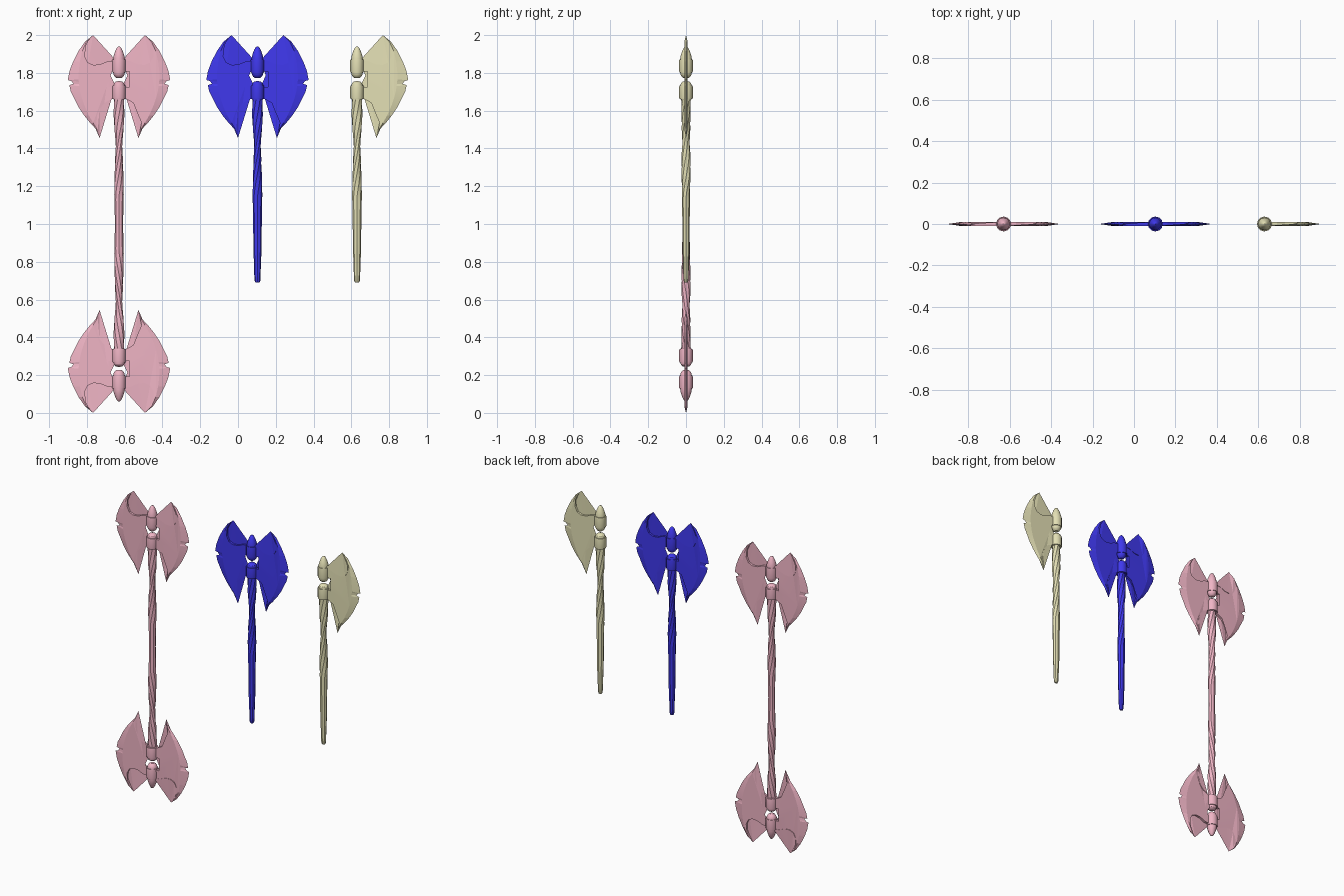
import bpy, bmesh, math

if "Cube" in bpy.data.objects:
    bpy.data.objects.remove(bpy.data.objects["Cube"])


def material(name, rgb):
    m = bpy.data.materials.new(name)
    m.diffuse_color = (*rgb, 1)
    m.use_nodes = True
    m.node_tree.nodes["Principled BSDF"].inputs["Base Color"].default_value = m.diffuse_color
    return m


def finish(bm, name, mat, x0, flip, angle=30):
    # place the part, optionally turned upside down about z = 1
    for v in bm.verts:
        v.co.x += x0
        if flip:
            v.co.z = 2 - v.co.z
    bmesh.ops.recalc_face_normals(bm, faces=bm.faces)
    me = bpy.data.meshes.new(name)
    bm.to_mesh(me)
    bm.free()
    ob = bpy.data.objects.new(name, me)
    bpy.context.collection.objects.link(ob)
    me.materials.append(mat)
    bpy.ops.object.select_all(action='DESELECT')
    ob.select_set(True)
    bpy.context.view_layer.objects.active = ob
    bpy.ops.object.shade_smooth_by_angle(angle=math.radians(angle))
    return ob


def loft(rows, name, mat, x0, flip=False, sides=12, squash=1.0, angle=30):
    # rows: (z, radius, twist in degrees)
    bm = bmesh.new()
    rings = []
    for z, r, tw in rows:
        t = math.radians(tw)
        ring = []
        for i in range(sides):
            a = 2 * math.pi * i / sides
            px, py = r * math.cos(a), r * squash * math.sin(a)
            ring.append(bm.verts.new((px * math.cos(t) - py * math.sin(t),
                                      px * math.sin(t) + py * math.cos(t), z)))
        rings.append(ring)
    for a, b in zip(rings, rings[1:]):
        for i in range(sides):
            j = (i + 1) % sides
            bm.faces.new((a[i], a[j], b[j], b[i]))
    bm.faces.new(rings[0])
    bm.faces.new(rings[-1])
    return finish(bm, name, mat, x0, flip, angle)


# blade outline: inner side (top horn to lower barb), cutting edge, bevel ridge
TOP, BARB = (.137, 2.0), (.103, 1.455)
INNER = [(.165, 1.965), (.183, 1.925), (.182, 1.885), (.165, 1.855), (.135, 1.842),
         (.10, 1.845), (.06, 1.862), (.015, 1.865), (.015, 1.808), (.055, 1.808),
         (.055, 1.726), (.015, 1.726), (.015, 1.668), (.04, 1.66), (.075, 1.642),
         (.103, 1.61), (.116, 1.575), (.119, 1.535), (.112, 1.50)]
EDGE = [(.18, 1.965), (.215, 1.915), (.243, 1.86), (.262, 1.81), (.271, 1.762),
        (.252, 1.757), (.241, 1.742), (.263, 1.735), (.255, 1.70), (.237, 1.665),
        (.215, 1.62), (.185, 1.575), (.15, 1.532), (.124, 1.505)]
RIDGE = [(.172, 1.966), (.195, 1.915), (.207, 1.86), (.213, 1.81), (.214, 1.765),
         (.213, 1.755), (.212, 1.742), (.21, 1.73), (.205, 1.70), (.196, 1.665),
         (.18, 1.62), (.16, 1.575), (.137, 1.535), (.119, 1.506)]


def blade(name, mat, x0, side, flip, t=0.0085):
    bm = bmesh.new()

    def add(p, y):
        return bm.verts.new((side * p[0], y, p[1]))
    top, barb = add(TOP, 0), add(BARB, 0)
    edge = [top] + [add(p, 0) for p in EDGE] + [barb]
    rims = []
    for y in (-t, t):
        rim = [top] + [add(p, y) for p in INNER] + [barb]
        ridge = [top] + [add(p, y) for p in RIDGE] + [barb]
        rims.append(rim)
        bm.faces.new(rim + ridge[-2:0:-1])
        for i in range(len(edge) - 1):
            quad = [ridge[i], ridge[i + 1], edge[i + 1], edge[i]]
            bm.faces.new(list(dict.fromkeys(quad)))
    for i in range(len(rims[0]) - 1):
        quad = [rims[0][i], rims[0][i + 1], rims[1][i + 1], rims[1][i]]
        bm.faces.new(list(dict.fromkeys(quad)))
    bmesh.ops.triangulate(bm, faces=[f for f in bm.faces if len(f.verts) > 4])
    finish(bm, name, mat, x0, flip, 5)


def flat(pairs):
    return [(z, r, 0) for z, r in pairs]


def head(label, mat, x0, sides, flip=False):
    # pointed finial with its collar, lower socket collar, and the blades
    loft(flat([(1.772, .012), (1.779, .022), (1.79, .029), (1.802, .031), (1.866, .031),
               (1.885, .03), (1.905, .024), (1.925, .016), (1.936, .009), (1.94, .003)]),
         label + "_finial", mat, x0, flip)
    band = [(-.035, .03), (-.035, .035), (-.029, .036), (.029, .036), (.035, .035), (.035, .03)]
    for n, zc in (("upper", 1.837), ("lower", 1.697)):
        loft(flat([(zc + z, r) for z, r in band]), f"{label}_{n}_collar", mat, x0, flip)
    loft(flat([(1.66, .029), (1.735, .03), (1.745, .027), (1.753, .018), (1.756, .006)]),
         label + "_shaft_cap", mat, x0, flip)
    for s in sides:
        blade(f"{label}_blade_{'right' if s > 0 else 'left'}", mat, x0, s, flip)


def shaft(label, mat, x0, profile, flip=False):
    # twisted wooden shaft: straight below z = 1.15, spiralling above
    rows = []
    for (z0, r0), (z1, r1) in zip(profile, profile[1:]):
        n = max(1, round((z1 - z0) / .03))
        for k in range(n):
            u = k / n
            s = u * u * (3 - 2 * u)
            rows.append((z0 + (z1 - z0) * u, r0 + (r1 - r0) * s))
    rows.append(profile[-1])
    rows = [(z, r, max(0, z - 1.15) * 420) for z, r in rows]
    loft(rows, label + "_shaft", mat, x0, flip, sides=8, squash=.84, angle=25)


pink = material("pink", (.87, .46, .56))
blue = material("blue", (.05, .04, .85))
yellow = material("yellow", (.77, .74, .46))

UPPER = [(1.22, .026), (1.32, .025), (1.43, .021), (1.54, .028), (1.67, .029)]
SINGLE = [(.69, .011), (.70, .015), (.73, .017), (.9, .022)] + UPPER

# double-ended axe
for label, flip in (("double_top", False), ("double_bottom", True)):
    head(label, pink, -.63, (-1, 1), flip)
    shaft(label, pink, -.63, [(1.0, .022)] + UPPER, flip)

# two-bladed axe
head("twin", blue, .103, (-1, 1))
shaft("twin", blue, .103, SINGLE)

# one-bladed axe
head("single", yellow, .63, (1,))
shaft("single", yellow, .63, SINGLE)
